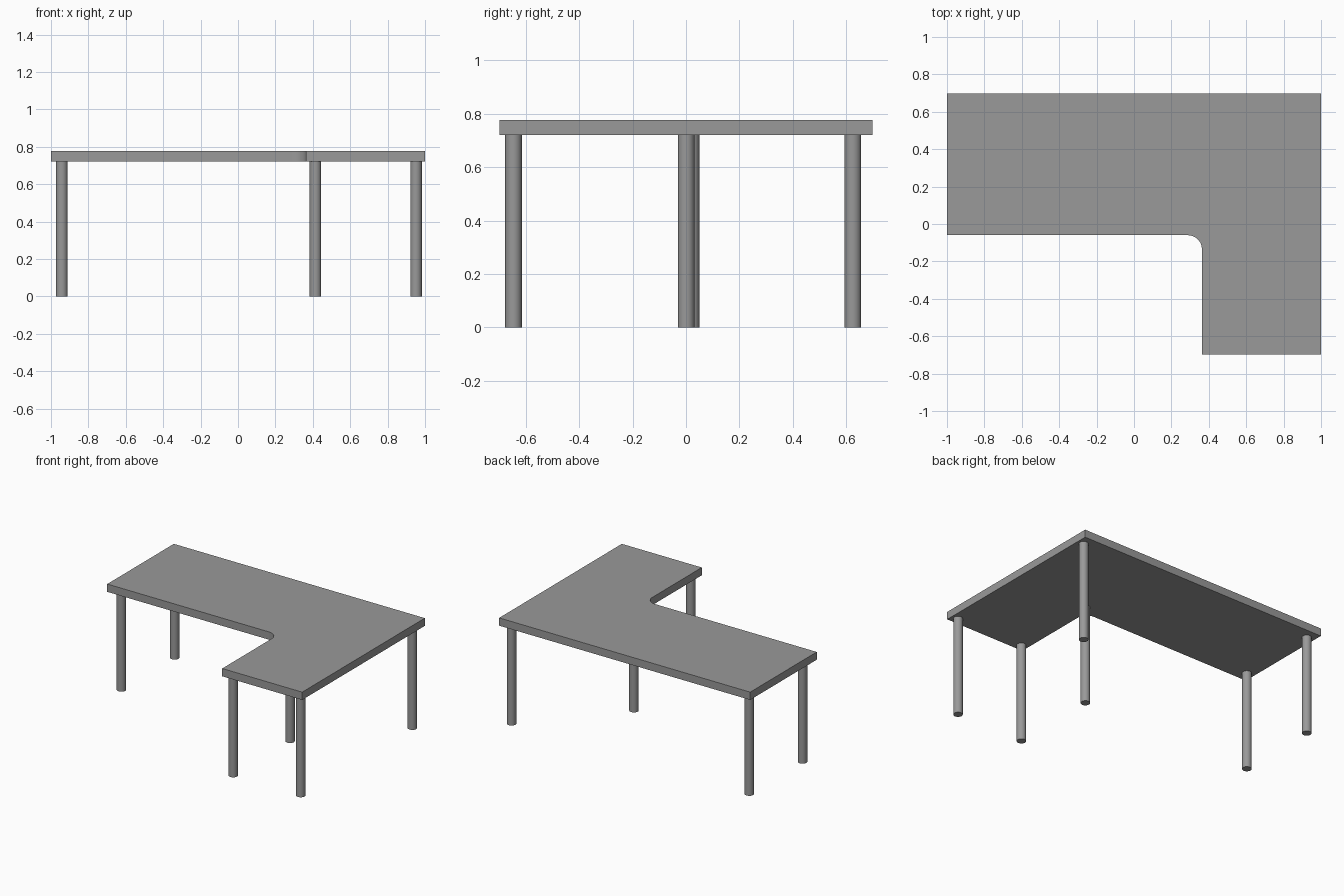
import bpy
import bmesh
from math import cos, sin, pi
from mathutils import Vector

cube = bpy.data.objects.get("Cube")
if cube:
    bpy.data.objects.remove(cube, do_unlink=True)

TOP, UNDERSIDE = 0.776, 0.72
LEG_RADIUS = 0.031

grey = bpy.data.materials.new("mid grey")
grey.use_nodes = True
colour = (0.32, 0.32, 0.32, 1)
grey.diffuse_color = colour
grey.node_tree.nodes["Principled BSDF"].inputs["Base Color"].default_value = colour


def desktop():
    """L-shaped slab with a rounded inner corner."""
    half_depth, inner_x, inner_y, radius, steps = 0.698, 0.363, -0.06, 0.075, 12
    outline = [(-1, inner_y), (-1, half_depth), (1, half_depth),
               (1, -half_depth), (inner_x, -half_depth)]
    for i in range(steps + 1):
        a = pi / 2 * i / steps
        outline.append((inner_x - radius + radius * cos(a),
                        inner_y - radius + radius * sin(a)))
    bm = bmesh.new()
    face = bm.faces.new([bm.verts.new((x, y, UNDERSIDE)) for x, y in outline])
    grown = bmesh.ops.extrude_face_region(bm, geom=[face])["geom"]
    bmesh.ops.translate(bm, vec=Vector((0, 0, TOP - UNDERSIDE)),
                        verts=[v for v in grown if isinstance(v, bmesh.types.BMVert)])
    bmesh.ops.recalc_face_normals(bm, faces=bm.faces)
    mesh = bpy.data.meshes.new("desktop")
    bm.to_mesh(mesh)
    bm.free()
    obj = bpy.data.objects.new("desktop", mesh)
    bpy.context.collection.objects.link(obj)
    bpy.ops.object.select_all(action="DESELECT")
    obj.select_set(True)
    bpy.context.view_layer.objects.active = obj
    finish(obj)


def leg(name, x, y):
    """Round leg from the floor to the underside of the slab."""
    bpy.ops.mesh.primitive_cylinder_add(vertices=32, radius=LEG_RADIUS, depth=UNDERSIDE,
                                        location=(x, y, UNDERSIDE / 2))
    obj = bpy.context.object
    obj.name = name
    finish(obj)


def finish(obj):
    obj.data.materials.append(grey)
    bpy.ops.object.shade_smooth_by_angle()


desktop()

# Legs at the five outer corners and the inner corner
for name, x, y in [("leg_back_right", -0.942, 0.625),
                   ("leg_back_left", 0.952, 0.625),
                   ("leg_front_left", 0.952, -0.646),
                   ("leg_front_middle", 0.414, -0.646),
                   ("leg_inner_corner", 0.414, 0.001),
                   ("leg_front_right", -0.942, 0.019)]:
    leg(name, x, y)
